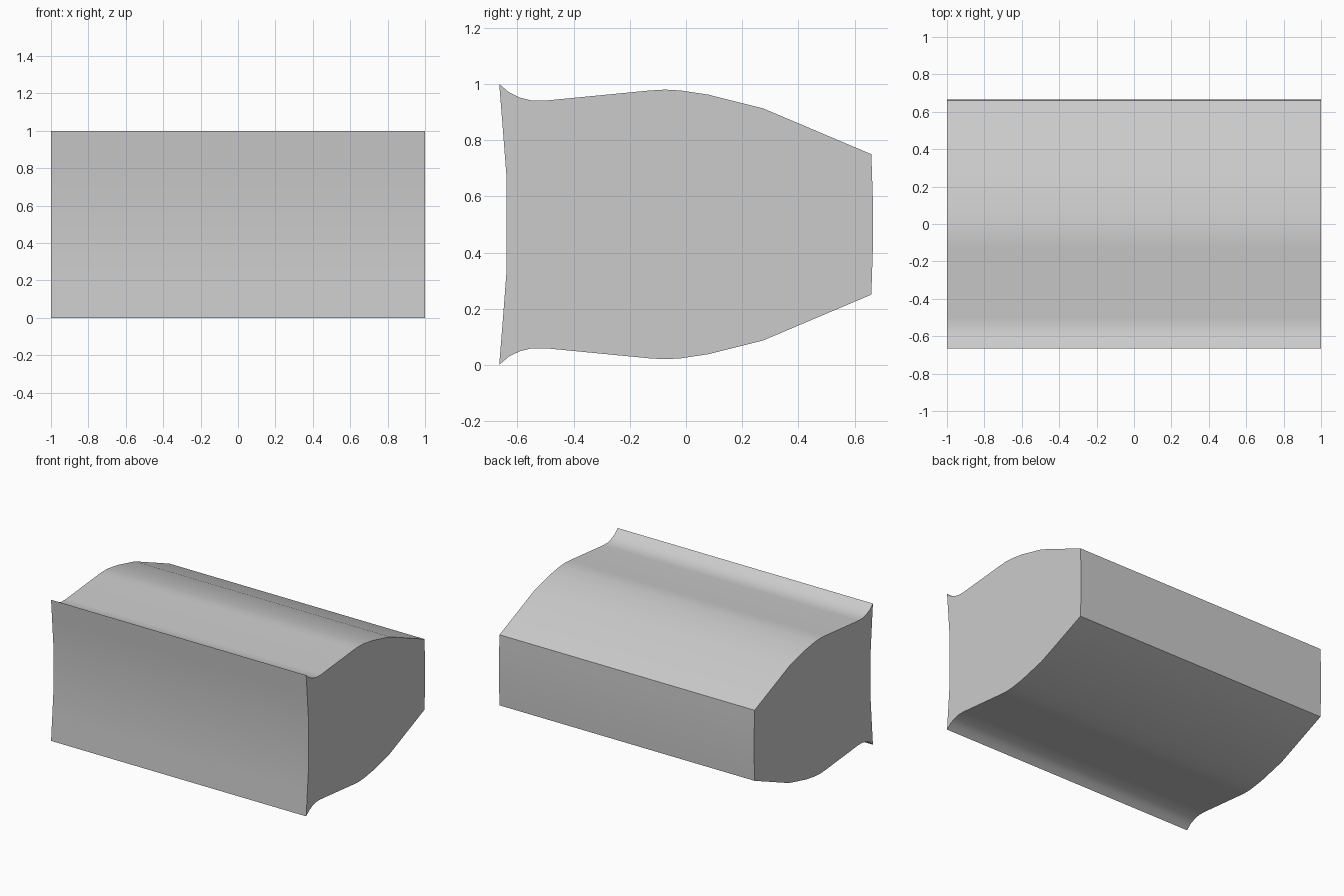
import bpy
import bmesh
import math

cube = bpy.data.objects.get("Cube")
if cube:
    bpy.data.objects.remove(cube, do_unlink=True)

HALF_WIDTH = 1.0
MID = 0.5

# Upper half of the side profile (y, z), from the front face over the top to the back
upper = [(-0.64, 0.68), (-0.653, 0.85), (-0.665, 1.0), (-0.63, 0.97), (-0.59, 0.951),
         (-0.548, 0.941), (-0.5, 0.941), (-0.128, 0.977), (-0.075, 0.98),
         (-0.02, 0.977), (0.08, 0.962), (0.275, 0.913), (0.66, 0.75), (0.665, 0.6)]
profile = upper + [(y, 2 * MID - z) for y, z in reversed(upper)]

# Extrude the mirrored profile across the width
bm = bmesh.new()
end = bm.faces.new([bm.verts.new((-HALF_WIDTH, y, z)) for y, z in profile])
result = bmesh.ops.extrude_face_region(bm, geom=[end], use_keep_orig=True)
moved = [g for g in result["geom"] if isinstance(g, bmesh.types.BMVert)]
bmesh.ops.translate(bm, verts=moved, vec=(2 * HALF_WIDTH, 0, 0))
bmesh.ops.recalc_face_normals(bm, faces=bm.faces)

mesh = bpy.data.meshes.new("contoured_block")
bm.to_mesh(mesh)
bm.free()
block = bpy.data.objects.new("contoured_block", mesh)
bpy.context.collection.objects.link(block)

# Plain grey material
grey = bpy.data.materials.new("light_grey")
grey.use_nodes = True
colour = (0.6, 0.6, 0.6, 1)
grey.diffuse_color = colour
grey.node_tree.nodes["Principled BSDF"].inputs["Base Color"].default_value = colour
mesh.materials.append(grey)

# Smooth curves, sharp corners
bpy.ops.object.select_all(action='DESELECT')
block.select_set(True)
bpy.context.view_layer.objects.active = block
bpy.ops.object.shade_smooth_by_angle(angle=math.radians(30))
